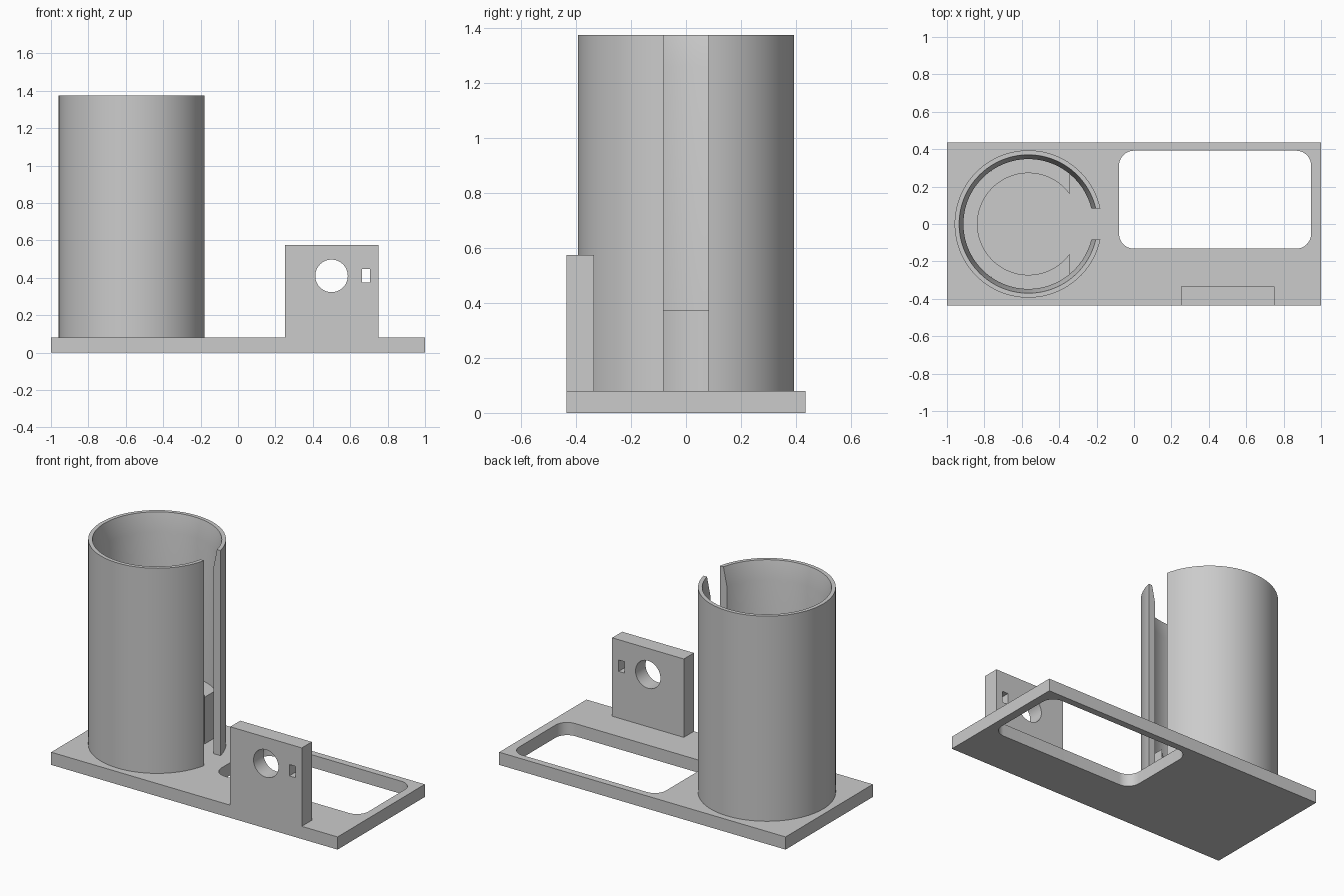
import bpy, bmesh, math
from mathutils import Vector

cube = bpy.data.objects.get("Cube")
if cube:
    bpy.data.objects.remove(cube)

grey = bpy.data.materials.new("light grey")
grey.use_nodes = True
colour = (0.6, 0.6, 0.6, 1)
grey.diffuse_color = colour
grey.node_tree.nodes["Principled BSDF"].inputs["Base Color"].default_value = colour

BASE_TOP = 0.08
CUP_X = -0.565
SLOT = 0.082


def finish(bm, name):
    bmesh.ops.recalc_face_normals(bm, faces=bm.faces)
    mesh = bpy.data.meshes.new(name)
    bm.to_mesh(mesh)
    bm.free()
    mesh.materials.append(grey)
    obj = bpy.data.objects.new(name, mesh)
    bpy.context.collection.objects.link(obj)
    bpy.ops.object.select_all(action="DESELECT")
    obj.select_set(True)
    bpy.context.view_layer.objects.active = obj
    bpy.ops.object.shade_smooth_by_angle(angle=math.radians(30))
    return obj


def rectangle(x0, x1, y0, y1, radius=0, steps=10):
    """Outline of a rectangle, with rounded corners if a radius is given."""
    if not radius:
        return [(x0, y0), (x1, y0), (x1, y1), (x0, y1)]
    centres = rectangle(x0 + radius, x1 - radius, y0 + radius, y1 - radius)
    points = []
    for i, (cx, cy) in enumerate(centres):
        for s in range(steps + 1):
            a = math.pi * (1 + i / 2 + s / steps / 2)
            points.append((cx + radius * math.cos(a), cy + radius * math.sin(a)))
    return points


def circle(cx, cy, radius, steps=48):
    angles = [2 * math.pi * i / steps for i in range(steps)]
    return [(cx + radius * math.cos(a), cy + radius * math.sin(a)) for a in angles]


def pierced_plate(name, outlines, place, depth):
    """Fill an outline with holes, then extrude it along depth."""
    bm = bmesh.new()
    for outline in outlines:
        verts = [bm.verts.new(place(u, v)) for u, v in outline]
        for i, vert in enumerate(verts):
            bm.edges.new((vert, verts[i - 1]))
    bmesh.ops.triangle_fill(bm, use_beauty=True, edges=bm.edges[:])
    result = bmesh.ops.extrude_face_region(bm, geom=bm.faces[:], use_keep_orig=True)
    moved = [g for g in result["geom"] if isinstance(g, bmesh.types.BMVert)]
    bmesh.ops.translate(bm, verts=moved, vec=Vector(depth))
    return finish(bm, name)


def open_ring(name, profile, half_gap, steps=96):
    """Sweep a closed (radius, z) profile round the cup axis, leaving a gap at +x."""
    bm = bmesh.new()
    rows = []
    for s in range(steps + 1):
        row = []
        for r, z in profile:
            start = half_gap(r)
            a = start + (2 * math.pi - 2 * start) * s / steps
            row.append(bm.verts.new((CUP_X + r * math.cos(a), r * math.sin(a), z)))
        rows.append(row)
    for a, b in zip(rows, rows[1:]):
        for i in range(len(profile)):
            bm.faces.new((a[i - 1], a[i], b[i], b[i - 1]))
    bm.faces.new(rows[0])
    bm.faces.new(rows[-1])
    return finish(bm, name)


# Base with rounded window
pierced_plate("base_plate",
              [rectangle(-1, 1, -0.435, 0.435),
               rectangle(-0.08, 0.947, -0.132, 0.392, 0.08)],
              lambda u, v: (u, v, 0), (0, 0, BASE_TOP))

# Upright tab with a round and a rectangular hole
pierced_plate("upright_tab",
              [rectangle(0.25, 0.75, BASE_TOP, 0.575),
               circle(0.5, 0.41, 0.087),
               rectangle(0.663, 0.705, 0.375, 0.447)],
              lambda u, v: (u, -0.435, v), (0, 0.1, 0))

# Tall slotted cup, flared inside at the rim
open_ring("slotted_cup",
          [(0.394, BASE_TOP), (0.394, 1.375), (0.37, 1.375),
           (0.347, 1.26), (0.347, BASE_TOP)],
          lambda r: math.asin(SLOT / r))

# Inner ledge, cut off flat on the slot side
open_ring("inner_ledge",
          [(0.347, BASE_TOP), (0.347, 0.375), (0.272, 0.375), (0.272, BASE_TOP)],
          lambda r: math.acos(0.22 / r))
